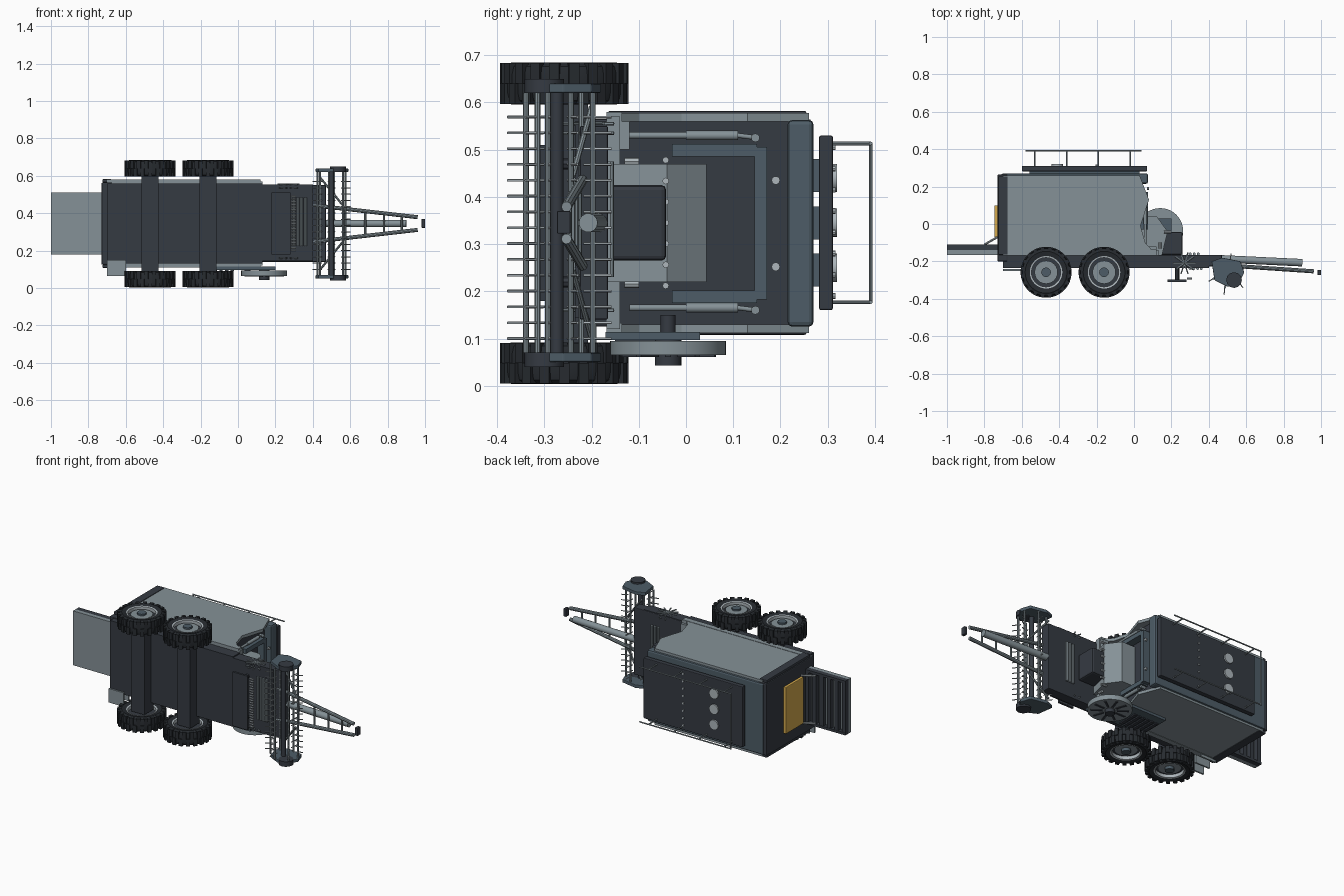
import bpy, bmesh, math
from mathutils import Vector

if "Cube" in bpy.data.objects:
    bpy.data.objects.remove(bpy.data.objects["Cube"])

def mat(name, r, g, b):
    m = bpy.data.materials.new(name)
    m.diffuse_color = (r, g, b, 1)
    m.use_nodes = True
    m.node_tree.nodes["Principled BSDF"].inputs["Base Color"].default_value = m.diffuse_color
    return m

DARK = mat("dark grey", 0.036, 0.043, 0.055)
TIRE = mat("tyre black", 0.02, 0.024, 0.029)
LIGHT = mat("light grey", 0.235, 0.285, 0.31)
TEAL = mat("slate blue", 0.075, 0.108, 0.135)
STEEL = mat("steel", 0.42, 0.47, 0.50)
GOLD = mat("amber", 0.66, 0.40, 0.075)
MID = 0.345  # middle of the machine's width, which runs along z

def finish(name, bm, m, smooth=False, bevel=0):
    bmesh.ops.recalc_face_normals(bm, faces=bm.faces)
    me = bpy.data.meshes.new(name)
    bm.to_mesh(me)
    bm.free()
    me.materials.append(m)
    o = bpy.data.objects.new(name, me)
    bpy.context.collection.objects.link(o)
    if smooth:
        for p in me.polygons:
            p.use_smooth = True
        me.set_sharp_from_angle(angle=math.radians(35))
    if bevel:
        b = o.modifiers.new("bevel", 'BEVEL')
        b.width = bevel
        b.segments = 2
    return o

def add_box(bm, x0, x1, y0, y1, z0, z1):
    vs = bmesh.ops.create_cube(bm, size=1)['verts']
    for v in vs:
        v.co = ((x0 + x1) / 2 + v.co.x * (x1 - x0), (y0 + y1) / 2 + v.co.y * (y1 - y0),
                (z0 + z1) / 2 + v.co.z * (z1 - z0))
    return vs

def box(name, m, x0, x1, y0, y1, z0, z1, bevel=0):
    bm = bmesh.new()
    add_box(bm, x0, x1, y0, y1, z0, z1)
    return finish(name, bm, m, bevel=bevel)

def add_rod(bm, a, b, r, n=8):
    a, b = Vector(a), Vector(b)
    d = b - a
    vs = bmesh.ops.create_cone(bm, cap_ends=True, segments=n, radius1=r, radius2=r, depth=d.length)['verts']
    q = Vector((0, 0, 1)).rotation_difference(d)
    for v in vs:
        v.co = q @ v.co + (a + b) / 2

def rods(name, m, items, n=8):
    bm = bmesh.new()
    for a, b, r in items:
        add_rod(bm, a, b, r, n)
    return finish(name, bm, m, True)

def prism(name, m, pts, z0, z1, bevel=0):
    bm = bmesh.new()
    f = bm.faces.new([bm.verts.new((x, y, z0)) for x, y in pts])
    g = bmesh.ops.extrude_face_region(bm, geom=[f])['geom']
    for v in g:
        if isinstance(v, bmesh.types.BMVert):
            v.co.z = z1
    return finish(name, bm, m, bevel=bevel)

def lathe(name, m, profile, x, y, n=32):
    # profile of (radius, z) turned about a z axis through x, y
    bm = bmesh.new()
    rings = [[bm.verts.new((x + r * math.cos(i * math.tau / n), y + r * math.sin(i * math.tau / n), z))
              for i in range(n)] for r, z in profile]
    for a, b in zip(rings, rings[1:] + rings[:1]):
        for i in range(n):
            bm.faces.new((a[i], a[(i + 1) % n], b[(i + 1) % n], b[i]))
    return finish(name, bm, m, True)

# Main housing and side panels
box("housing", DARK, -0.71, 0.03, -0.16, 0.255, 0.13, 0.56)
side = [(-0.70, -0.155), (0.11, -0.155), (0.06, -0.10), (0.035, -0.01), (0.08, 0.13), (0.03, 0.26), (-0.70, 0.26)]
prism("left_side_panel", LIGHT, side, 0.56, 0.578)
prism("right_side_panel", LIGHT, side, 0.112, 0.13)
for z0, z1, n in ((0.557, 0.580, "left"), (0.110, 0.133, "right")):
    box(n + "_sill", LIGHT, -0.70, 0.12, -0.168, -0.135, z0, z1)
box("rear_frame", DARK, -0.73, -0.675, -0.20, 0.265, 0.125, 0.565, 0.006)
for z0, z1, n in ((0.565, 0.582, "left"), (0.108, 0.125, "right")):
    box(n + "_rear_post", DARK, -0.725, -0.675, -0.165, 0.255, z0, z1, 0.004)
box("roof_rim", TEAL, -0.71, 0.075, 0.215, 0.27, 0.125, 0.563, 0.01)
box("rear_door", GOLD, -0.746, -0.728, -0.07, 0.10, 0.20, 0.485, 0.004)

# Roof panel with caps, bolts and rails
box("roof_panel", DARK, -0.60, 0.07, 0.282, 0.311, 0.16, 0.53, 0.004)
for i, z in enumerate((0.245, 0.345, 0.445)):
    box("roof_spacer_%d" % (i + 1), TEAL, -0.56, 0.03, 0.265, 0.285, z - 0.035, z + 0.035)
rods("roof_caps", STEEL, [((-0.41, 0.305, MID + s * 0.095), (-0.41, 0.32, MID + s * 0.095), 0.03) for s in (-1, 0, 1)], 20)
rods("roof_bolts", STEEL, [((-0.2, 0.305, 0.19 + 0.045 * i), (-0.2, 0.317, 0.19 + 0.045 * i), 0.006) for i in range(8)])
rails = [((-0.575, 0.391, 0.177), (-0.575, 0.391, 0.513), 0.004)]
for z in (0.177, 0.513):
    rails.append(((-0.58, 0.391, z), (0.04, 0.391, z), 0.004))
    rails += [((x, 0.31, z), (x, 0.391, z), 0.004) for x in (-0.53, -0.36, -0.19, -0.02)]
rods("roof_rails", LIGHT, rails)

# Front face trim, lamps and rams
box("front_trim_top", TEAL, 0.025, 0.075, 0.145, 0.172, 0.183, 0.505)
for z0, z1, n in ((0.485, 0.512, "left"), (0.175, 0.202, "right")):
    box(n + "_front_trim", TEAL, 0.025, 0.075, -0.03, 0.15, z0, z1)
rods("front_bolts", STEEL, [((0.07, 0.19, z), (0.08, 0.19, z), 0.009) for z in (0.252, 0.435)], 10)
rams = []
for z in (0.165, 0.53):
    rams += [((0.06, -0.12, z), (0.06, 0.11, z), 0.007), ((0.06, 0.0, z), (0.06, 0.11, z), 0.010),
             ((0.06, 0.11, z), (0.06, 0.15, z - 0.005), 0.005), ((0.045, 0.147, z - 0.005), (0.075, 0.147, z - 0.005), 0.009)]
rods("front_rams", LIGHT, rams, 12)

# Deck, chassis and front lip
box("deck", DARK, -0.70, 0.47, -0.225, -0.165, 0.14, 0.55, 0.004)
box("deck_lip", LIGHT, 0.10, 0.13, -0.168, -0.14, 0.12, 0.57)
box("lip_bracket", LIGHT, 0.08, 0.12, -0.165, -0.12, 0.50, 0.56)
box("chassis_floor", DARK, -0.70, 0.13, -0.235, -0.168, 0.132, 0.56)
box("chassis_nose", DARK, 0.13, 0.40, -0.235, -0.168, 0.145, 0.553)
box("nose_plate", DARK, 0.18, 0.28, -0.31, -0.297, 0.18, 0.51)
rods("nose_plate_posts", DARK, [((0.23, -0.3, z), (0.23, -0.2, z), 0.012) for z in (0.22, 0.47)])

# Feed chute with comb and engine box
prism("feed_chute", LIGHT, [(0.03, -0.165), (0.15, -0.165), (0.18, -0.04), (0.12, 0.043), (0.03, 0.043)], 0.22, 0.47)
rods("chute_comb", STEEL, [((0.16, -0.043, z), (0.20, -0.043, z), 0.007) for z in [0.212 + 0.0443 * i for i in range(7)]])
rods("chute_pipes", STEEL, [((0.14, -0.13, z), (0.14, -0.10, z), 0.008) for z in (0.215, 0.25, 0.44, 0.475)])
box("engine_box", DARK, 0.12, 0.26, -0.165, -0.042, 0.265, 0.425, 0.01)

# Feed roller with spikes, and bars above and below the deck
low = [((0.30 + 0.02 * i, -0.238, 0.225), (0.30 + 0.02 * i, -0.238, 0.485), 0.008) for i in range(4)]
high = [((0.30 + 0.022 * i, -0.160, 0.23), (0.30 + 0.022 * i, -0.160, 0.475), 0.008) for i in range(3)]
rods("feed_bars", LIGHT, low + high)
spikes = []
for i in range(10):
    c, s = math.cos(i * math.tau / 10), math.sin(i * math.tau / 10)
    spikes += [((0.27, -0.21, z), (0.27 + 0.06 * c, -0.21 + 0.06 * s, z), 0.004) for z in (0.16, 0.535, 0.555)]
rods("feed_spikes", LIGHT, spikes, 5)
rods("nose_teeth", STEEL, [((0.283, -0.292, z), (0.31, -0.292, z), 0.005) for z in [0.2 + 0.0145 * i for i in range(21)]], 6)

# Flywheel with dark spokes, hub and vents on the right side
FX, FY = 0.14, -0.038
rods("flywheel", LIGHT, [((FX, FY, 0.065), (FX, FY, 0.095), 0.123)], 40)
rods("flywheel_hub", DARK, [((FX, FY, 0.043), (FX, FY, 0.10), 0.028)], 16)
rods("flywheel_shaft", DARK, [((0.05, FY, 0.09), (0.05, FY, 0.15), 0.016)], 12)
bm = bmesh.new()
for i in range(10):
    c, s = math.cos(i * math.tau / 10), math.sin(i * math.tau / 10)
    for v in add_box(bm, 0.04, 0.105, -0.006, 0.006, 0.061, 0.068):
        x, y = v.co.x, v.co.y
        v.co.x, v.co.y = FX + x * c - y * s, FY + x * s + y * c
finish("flywheel_spokes", bm, DARK)
box("vent_panel", TEAL, -0.20, 0.20, -0.17, 0.03, 0.097, 0.114)
bm = bmesh.new()
for i in range(6):
    add_box(bm, -0.19 + 0.03 * i, -0.172 + 0.03 * i, -0.15, -0.02, 0.09, 0.098)
finish("vent_slots", bm, DARK)

# Entry steps
for i in range(3):
    box("step_%d" % (i + 1), LIGHT, -0.70, -0.60, -0.25 + 0.05 * i, -0.24 + 0.05 * i, 0.065 + 0.015 * i, 0.15)

# Rear platform with slatted top
box("platform_base", LIGHT, -1.0, -0.72, -0.165, -0.14, 0.18, 0.512)
bm = bmesh.new()
for z in (0.18, 0.497):
    add_box(bm, -1.0, -0.72, -0.14, -0.11, z, z + 0.015)
for i in range(6):
    add_box(bm, -1.0 + 0.05 * i, -0.975 + 0.05 * i, -0.14, -0.112, 0.19, 0.50)
finish("platform_slats", bm, DARK)
rods("platform_braces", STEEL, [((-0.80, -0.11, z), (-0.73, -0.07, z), 0.006) for z in (0.2, 0.49)])

# Wheels and axles
for n, x in (("rear", -0.47), ("middle", -0.16)):
    y = -0.258
    box(n + "_axle", DARK, x - 0.045, x + 0.045, y - 0.04, y + 0.05, 0.08, 0.61)
    for sname, zc, out in (("right", 0.048, -1), ("left", 0.64, 1)):
        tag = "%s_%s_" % (n, sname)
        lathe(tag + "tyre", TIRE, [(0.085, zc - 0.038), (0.112, zc - 0.044), (0.126, zc - 0.036), (0.130, zc - 0.02),
                                   (0.130, zc + 0.02), (0.126, zc + 0.036), (0.112, zc + 0.044), (0.085, zc + 0.038)], x, y)
        bm = bmesh.new()
        for i in range(20):
            for h in (0, 1):
                a = (i + h / 2) * math.tau / 20
                c, s = math.cos(a), math.sin(a)
                z0 = zc - 0.043 + 0.043 * h
                for v in add_box(bm, 0.116, 0.136, -0.011, 0.011, z0, z0 + 0.043):
                    px, py = v.co.x, v.co.y
                    v.co.x, v.co.y = x + px * c - py * s, y + px * s + py * c
        finish(tag + "tread", bm, TIRE)
        lathe(tag + "rim", STEEL, [(0.078, zc - 0.038), (0.087, zc - 0.040), (0.087, zc + 0.040), (0.078, zc + 0.038)], x, y)
        rods(tag + "disc", LIGHT, [((x, y, zc - 0.02), (x, y, zc + out * 0.026 + 0.004), 0.062)], 24)
        rods(tag + "well", DARK, [((x, y, zc - 0.018), (x, y, zc + 0.018), 0.08)], 24)
        rods(tag + "hub", TEAL, [((x, y, zc), (x, y, zc + out * 0.04), 0.026)], 12)

# Pickup reel: end plates, bars and tines
PX, PY = 0.50, -0.268
plate = [(0.415, -0.20), (0.47, -0.18), (0.57, -0.20), (0.59, -0.26), (0.555, -0.325), (0.50, -0.335), (0.43, -0.30)]
for n, z0, z1, hz in (("right", 0.05, 0.07, 0.04), ("left", 0.62, 0.64, 0.65)):
    prism(n + "_reel_plate", TEAL, plate, z0, z1, 0.003)
    rods(n + "_reel_hub", DARK, [((0.535, -0.30, min(hz, z0)), (0.535, -0.30, max(hz, z1)), 0.042)], 12)
rods("reel_core", DARK, [((PX, PY - 0.005, 0.06), (PX, PY - 0.005, 0.63), 0.014)], 12)
bars, tines = [], []
for i in range(6):
    a = math.radians(60 * i + 20)
    c, s = math.cos(a), math.sin(a)
    bx, by = PX + 0.08 * c, PY + 0.072 * s
    bars.append(((bx, by, 0.07), (bx, by, 0.62), 0.006))
    tines += [((bx - 0.012 * c, by - 0.02 * s, 0.10 + 0.0335 * k), (bx + 0.028 * c, by + 0.04 * s, 0.10 + 0.0335 * k), 0.003)
              for k in range(15)]
rods("reel_bars", LIGHT, bars)
rods("reel_tines", STEEL, tines, 5)
rods("reel_struts", LIGHT, [((0.44, -0.2, z), (0.56, -0.24, 0.345 + (z - 0.345) * 0.4), 0.006) for z in (0.10, 0.59)])

# Drawbar: converging tubes, centre tube, rungs and hitch
def leg(t, s):
    return (0.40 + 0.56 * t, -0.215 - 0.038 * t, MID + s * (0.098 - 0.064 * t))
rods("drawbar_legs", LIGHT, [(leg(0, s), leg(1, s), 0.011) for s in (-1, 1)], 10)
rods("drawbar_rungs", LIGHT, [(leg(t, -1), leg(t, 1), 0.006) for t in (0.3, 0.5, 0.68, 0.85)])
rods("centre_tube", LIGHT, [((0.44, -0.185, MID), (0.90, -0.207, MID), 0.02)], 14)
box("hitch", DARK, 0.982, 1.0, -0.273, -0.245, 0.322, 0.37, 0.002)
